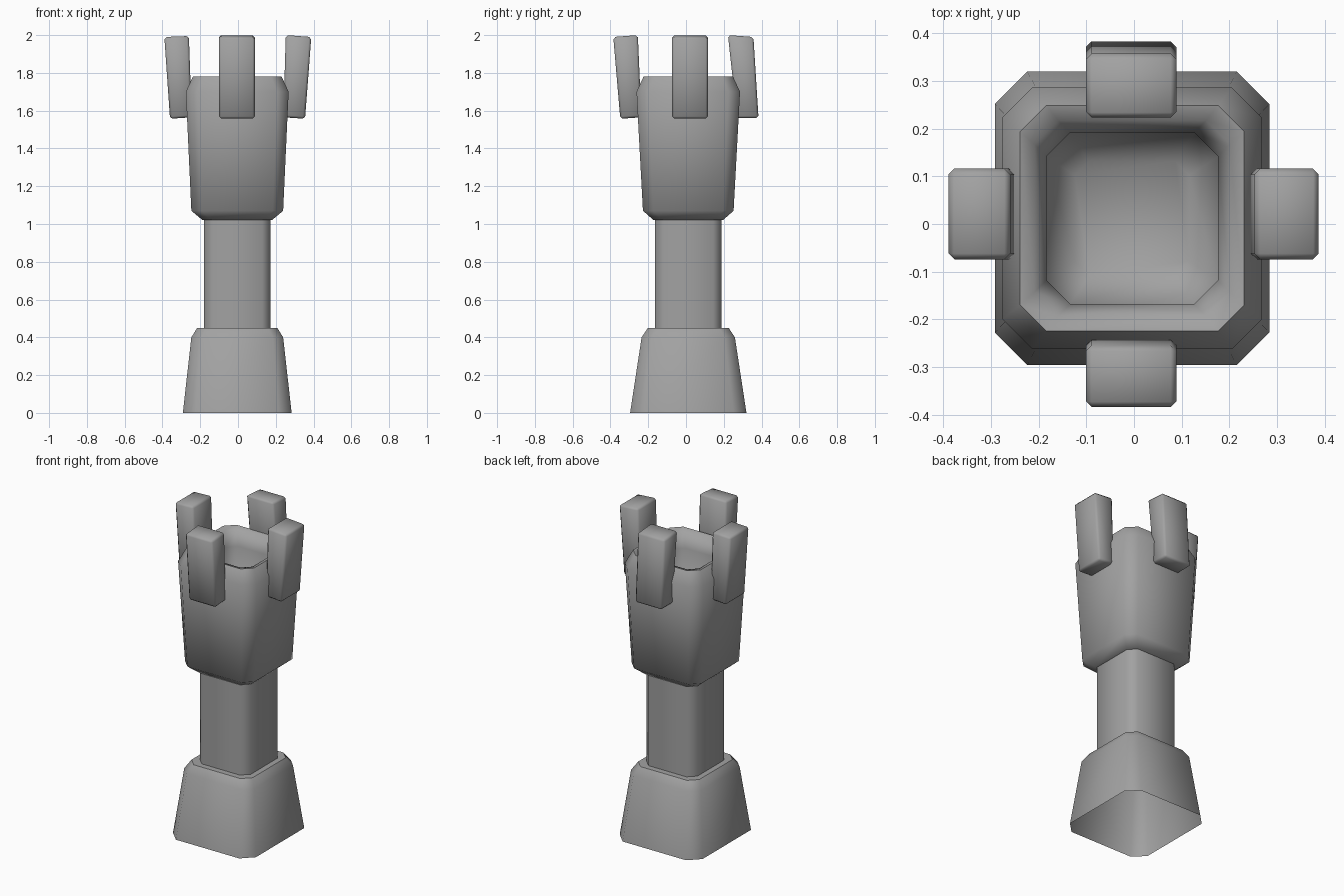
import bpy, bmesh, math

if "Cube" in bpy.data.objects:
    bpy.data.objects.remove(bpy.data.objects["Cube"], do_unlink=True)

stone = bpy.data.materials.new("grey stone")
stone.use_nodes = True
GREY = (0.36, 0.36, 0.36, 1)
stone.diffuse_color = GREY
stone.node_tree.nodes["Principled BSDF"].inputs["Base Color"].default_value = GREY

CX, CY = -0.004, 0.012


def finish(name, bm, angle):
    mesh = bpy.data.meshes.new(name)
    bm.to_mesh(mesh)
    bm.free()
    mesh.materials.append(stone)
    obj = bpy.data.objects.new(name, mesh)
    bpy.context.collection.objects.link(obj)
    bpy.ops.object.select_all(action='DESELECT')
    obj.select_set(True)
    bpy.context.view_layer.objects.active = obj
    bpy.ops.object.shade_smooth_by_angle(angle=math.radians(angle))
    return obj


def ring(bm, hx, hy, cut, z):
    """Rectangle with cut corners."""
    corners = []
    for sx, sy in ((1, 1), (-1, 1), (-1, -1), (1, -1)):
        pair = [(sx * hx, sy * (hy - cut)), (sx * (hx - cut), sy * hy)]
        corners += pair if sx == sy else pair[::-1]
    return [bm.verts.new((CX + x, CY + y, z)) for x, y in corners]


def tower(name, profile, close_end=False, angle=50):
    bm = bmesh.new()
    rings = [ring(bm, *p) for p in profile]
    for a, b in zip(rings, rings[1:]):
        for i in range(8):
            j = (i + 1) % 8
            bm.faces.new((a[i], a[j], b[j], b[i]))
    if close_end:
        bm.faces.new(rings[-1])
    return finish(name, bm, angle)


# Flared foot, open underneath
tower("base", [(0.288, 0.308, 0.068, 0), (0.243, 0.247, 0.055, 0.40),
               (0.212, 0.214, 0.05, 0.45), (0.17, 0.17, 0.04, 0.45)])

# Square column
tower("shaft", [(0.177, 0.177, 0.045, 0.44), (0.177, 0.177, 0.045, 1.03)])

# Hollow head: outside, rim, inner walls and floor
tower("cup", [(0.17, 0.17, 0.045, 1.02), (0.183, 0.183, 0.045, 1.02),
              (0.243, 0.24, 0.055, 1.07), (0.272, 0.274, 0.062, 1.70),
              (0.235, 0.237, 0.055, 1.78), (0.205, 0.205, 0.05, 1.77),
              (0.18, 0.18, 0.05, 1.68), (0.18, 0.18, 0.05, 1.50),
              (0.12, 0.12, 0.03, 1.43)], close_end=True, angle=60)


# Leaning prongs: inner and outer distance at the foot and at the tip
def prong(name, axis, side, middle, foot, tip, z_foot, z_tip):
    bm = bmesh.new()
    bmesh.ops.create_cube(bm, size=1)
    for v in bm.verts:
        along, across, up = v.co
        span, z = (tip, z_tip) if up > 0 else (foot, z_foot)
        d = side * span[along > 0]
        w = middle + across * 0.19
        z = z[along > 0]
        v.co = (d, w, z) if axis == 'x' else (w, d, z)
    bmesh.ops.recalc_face_normals(bm, faces=bm.faces)
    bmesh.ops.bevel(bm, geom=bm.edges[:], offset=0.012, segments=1,
                    affect='EDGES')
    finish(name, bm, 50)


foot_z, tip_z = (1.565, 1.557), (2.0, 1.99)
prong("right_prong", 'x', -1, 0.021, (0.245, 0.36), (0.26, 0.39), foot_z, (1.995, 1.99))
prong("left_prong", 'x', 1, 0.021, (0.24, 0.355), (0.253, 0.388), foot_z, tip_z)
prong("front_prong", 'y', -1, -0.006, (0.236, 0.348), (0.255, 0.385), foot_z, tip_z)
prong("back_prong", 'y', 1, -0.006, (0.27, 0.384), (0.222, 0.357), (1.56, 1.56), tip_z)
